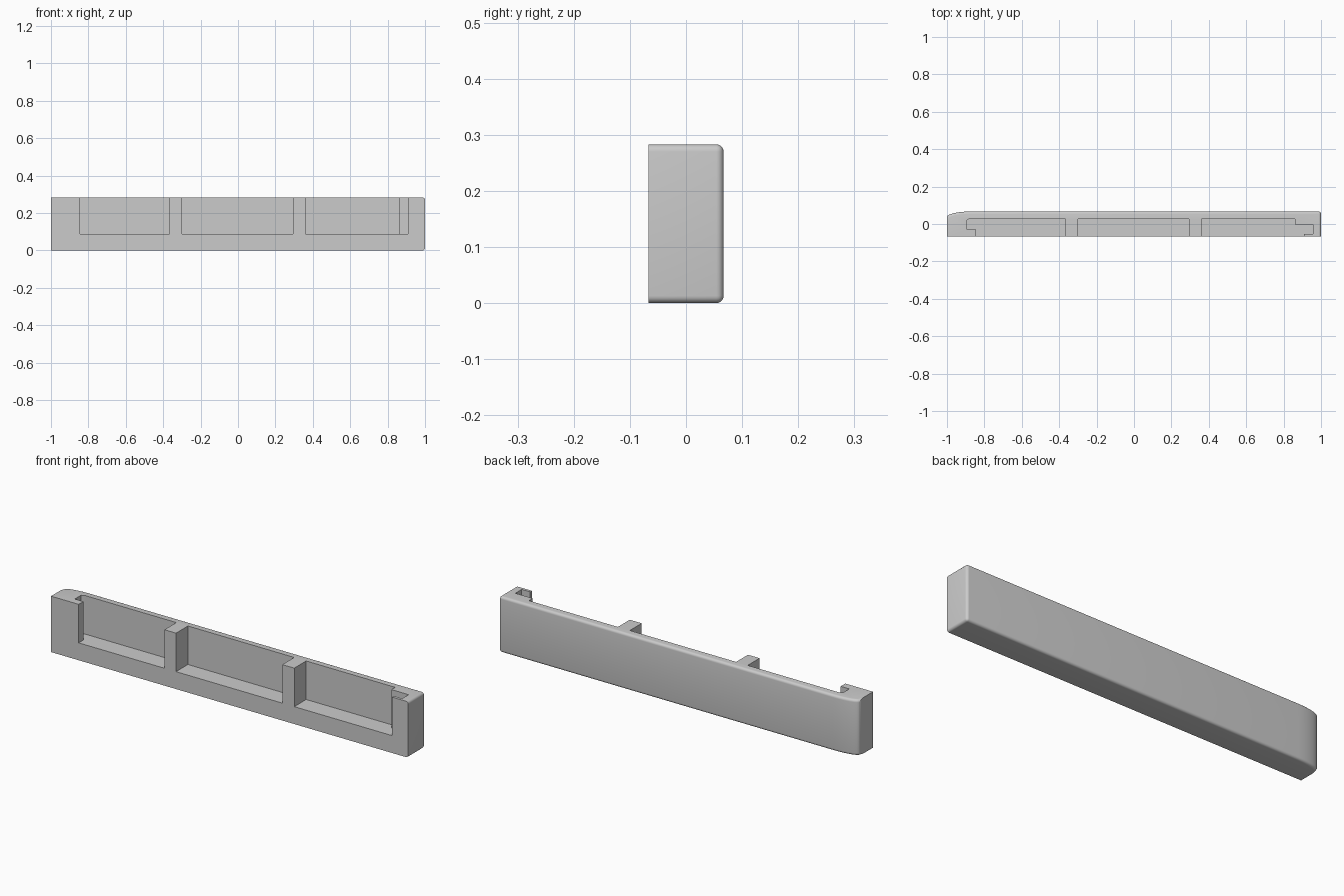
import bpy, bmesh, math

old = bpy.data.objects.get("Cube")
if old:
    bpy.data.objects.remove(old, do_unlink=True)

FRONT, BACK, TOP, FLOOR, ROUND = -0.067, 0.067, 0.283, 0.088, 0.013

grey = bpy.data.materials.new("plain grey")
grey.use_nodes = True
colour = (0.6, 0.6, 0.6, 1)
grey.diffuse_color = colour
grey.node_tree.nodes["Principled BSDF"].inputs["Base Color"].default_value = colour


def prism(name, outline, z0, z1, round_test=None):
    """Extrude an xy outline upward and round the edges that pass the test."""
    bm = bmesh.new()
    base = bm.faces.new([bm.verts.new((x, y, z0)) for x, y in outline])
    ext = bmesh.ops.extrude_face_region(bm, geom=[base])
    for v in ext["geom"]:
        if isinstance(v, bmesh.types.BMVert):
            v.co.z = z1
    bmesh.ops.recalc_face_normals(bm, faces=bm.faces)
    if round_test:
        edges = [e for e in bm.edges if round_test(*[v.co for v in e.verts])]
        bmesh.ops.bevel(bm, geom=edges, offset=ROUND, segments=5,
                        profile=0.5, affect='EDGES')
    mesh = bpy.data.meshes.new(name)
    bm.to_mesh(mesh)
    bm.free()
    mesh.materials.append(grey)
    obj = bpy.data.objects.new(name, mesh)
    bpy.context.collection.objects.link(obj)
    return obj


def on_back_or_left(a, b):
    """Rounded edges: the back rim, the left end rim and their shared corner."""
    if abs(a.z - b.z) > 0.1:
        return a.x > 0.9 and a.y > 0
    return min(a.y, b.y) > 0 or min(a.x, b.x) > 0.9


# Bar outline with one swept back corner
sweep, drop, steps = 0.13, 0.03, 8
arc = []
for i in range(steps + 1):
    t = math.pi / 2 * i / steps
    arc.append((-1 + sweep * (1 - math.sin(t)), BACK - drop * (1 - math.cos(t))))
outline = [(-1, FRONT), (1, FRONT), (1, BACK)] + arc
bar = prism("bar", outline, 0, TOP, on_back_or_left)

# Pockets open to the front and top; the end ones have undercut slots
out, inner = FRONT - 0.05, 0.028
pockets = {
    "right_pocket": [(-0.845, out), (-0.365, out), (-0.365, inner), (-0.88, inner),
                     (-0.893, 0.02), (-0.893, -0.03), (-0.845, -0.03)],
    "middle_pocket": [(-0.3, out), (0.295, out), (0.295, inner), (-0.3, inner)],
    "left_pocket": [(0.362, out), (0.91, out), (0.91, -0.053), (0.957, -0.053),
                    (0.957, -0.002), (0.86, -0.002), (0.86, inner), (0.362, inner)],
}
bpy.context.view_layer.objects.active = bar
for name, shape in pockets.items():
    cutter = prism(name, shape, FLOOR, TOP + 0.1)
    cutter.hide_render = True
    mod = bar.modifiers.new(name, 'BOOLEAN')
    mod.operation = 'DIFFERENCE'
    mod.solver = 'EXACT'
    mod.object = cutter
    bpy.ops.object.modifier_apply(modifier=mod.name)
    bpy.data.objects.remove(cutter, do_unlink=True)

# Smooth the rounded rims and keep the machined corners crisp
bpy.ops.object.select_all(action='DESELECT')
bar.select_set(True)
bpy.ops.object.shade_smooth_by_angle(angle=math.radians(30))
